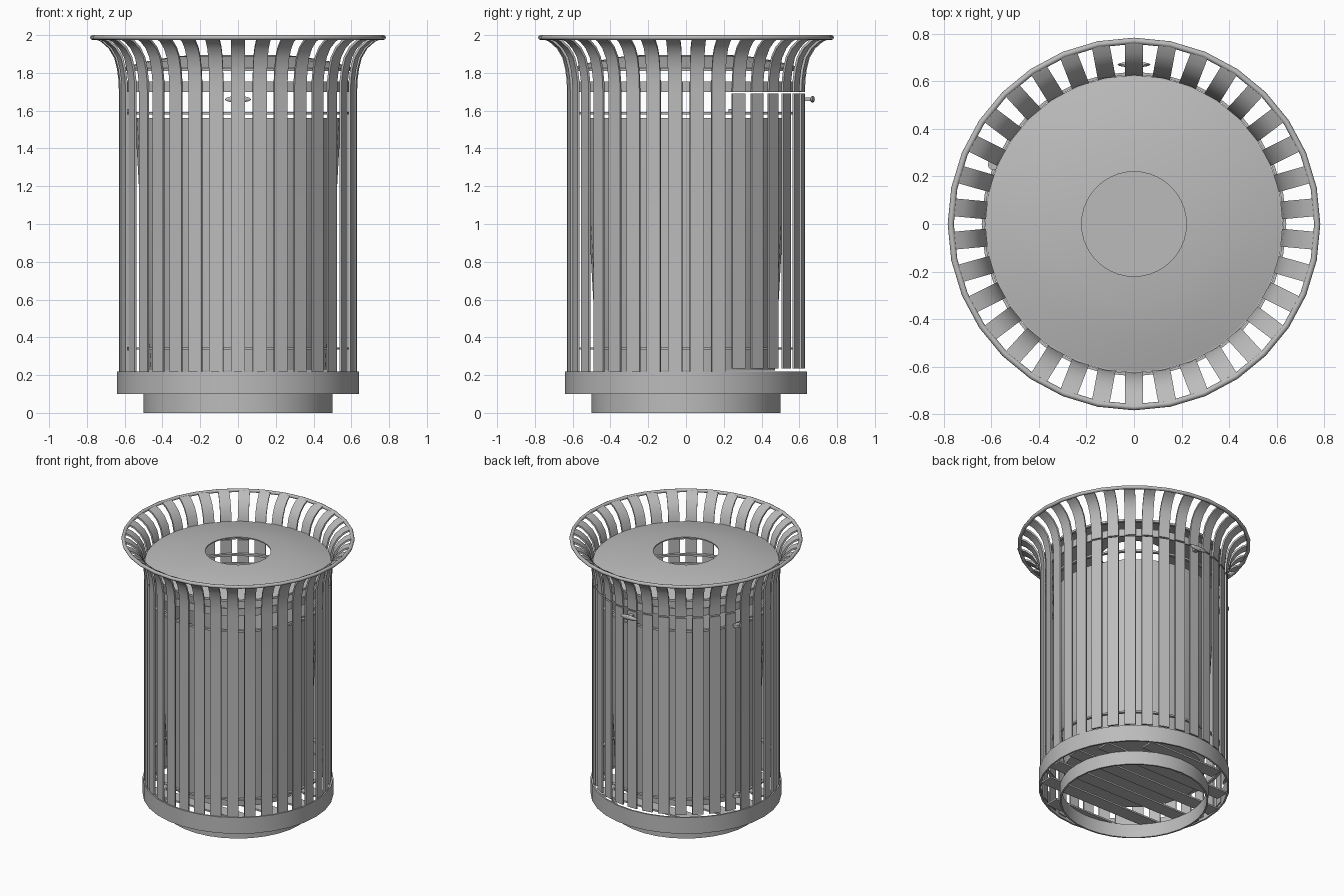
import bpy, bmesh, math
from mathutils import Matrix, Vector

cube = bpy.data.objects.get("Cube")
if cube:
    bpy.data.objects.remove(cube)

grey = bpy.data.materials.new("grey_metal")
grey.use_nodes = True
colour = (0.5, 0.5, 0.5, 1)
grey.diffuse_color = colour
grey.node_tree.nodes["Principled BSDF"].inputs["Base Color"].default_value = colour


def finish(bm, name, angle=12):
    """Turn a bmesh into a named, shaded object."""
    bmesh.ops.recalc_face_normals(bm, faces=bm.faces)
    mesh = bpy.data.meshes.new(name)
    bm.to_mesh(mesh)
    bm.free()
    mesh.materials.append(grey)
    obj = bpy.data.objects.new(name, mesh)
    bpy.context.collection.objects.link(obj)
    bpy.ops.object.select_all(action="DESELECT")
    obj.select_set(True)
    bpy.context.view_layer.objects.active = obj
    bpy.ops.object.shade_smooth_by_angle(angle=math.radians(angle))
    return obj


def lathe(name, profile, sides, closed=True, angle=20, start=0, sweep=2 * math.pi):
    """Revolve (radius, height) points round the vertical axis."""
    bm = bmesh.new()
    full = sweep > 6.28
    rings = []
    for i in range(sides if full else sides + 1):
        a = start + sweep * i / sides
        rings.append([bm.verts.new((r * math.cos(a), r * math.sin(a), z)) for r, z in profile])
    n = len(profile)
    for i in range(sides):
        a, b = rings[i], rings[(i + 1) % len(rings)]
        for j in range(n if closed else n - 1):
            k = (j + 1) % n
            bm.faces.new((a[j], b[j], b[k], a[k]))
    return finish(bm, name, angle)


def band(name, radius, z0, z1, thick, sides=32, **kw):
    inner = radius - thick
    return lathe(name, [(inner, z0), (radius, z0), (radius, z1), (inner, z1)], sides, **kw)


def slats(name, path, angles, width, thick=0.012):
    """Bent flat bars following an (outer radius, height) path at each angle."""
    bm = bmesh.new()
    for a in angles:
        rot = Matrix.Rotation(a, 3, "Z")
        rows = []
        for i, (r, z) in enumerate(path):
            p, q = path[max(i - 1, 0)], path[min(i + 1, len(path) - 1)]
            t = Vector((q[0] - p[0], q[1] - p[1])).normalized()
            ri, zi = r - t.y * thick, z + t.x * thick
            h = width / 2
            rows.append([bm.verts.new(rot @ Vector(c)) for c in
                         ((r, -h, z), (r, h, z), (ri, h, zi), (ri, -h, zi))])
        for a_row, b_row in zip(rows, rows[1:]):
            for j in range(4):
                k = (j + 1) % 4
                bm.faces.new((a_row[j], a_row[k], b_row[k], b_row[j]))
        bm.faces.new(rows[0][::-1])
        bm.faces.new(rows[-1])
    return finish(bm, name, 25)


def box(name, size, centre):
    bm = bmesh.new()
    bmesh.ops.create_cube(bm, size=1, matrix=Matrix.Translation(centre) @ Matrix.Diagonal((*size, 1)))
    return finish(bm, name)


# Base: foot ring, wide band and floor bars
band("foot_ring", 0.5, 0, 0.1, 0.012)
band("base_band", 0.64, 0.1, 0.22, 0.012)
for i in range(6):
    y = -0.5 + 0.2 * i
    length = 2 * math.sqrt(0.628 ** 2 - (abs(y) + 0.05) ** 2)
    box(f"floor_bar_{i + 1}", (length, 0.1, 0.012), (0, y, 0.106))

# Upright slats, with the flared crown
count = 34
flare = [(0.63, 1.7), (0.632, 1.76), (0.64, 1.82), (0.655, 1.88), (0.685, 1.93), (0.725, 1.965), (0.77, 1.985)]
angles = [math.pi / 2 + 2 * math.pi * i / count for i in range(count)]
door = [a for a in angles if math.sin(a) > 0.4]
body = [a for a in angles if math.sin(a) <= 0.4]
slats("body_slats", [(0.63, 0.12)] + flare, body, 0.075)
slats("crown_slats_over_door", flare, door, 0.075)
slats("door_slats", [(0.63, 0.235), (0.63, 1.69)], door, 0.075)

# Hoops that hold the slats
band("lower_hoop", 0.618, 0.335, 0.347, 0.02)
band("upper_hoop", 0.618, 1.58, 1.594, 0.02)
band("crown_band", 0.618, 1.7, 1.755, 0.01)
band("lid_hoop", 0.626, 1.81, 1.825, 0.02)
rim = [(0.77 + 0.013 * math.cos(k * math.pi / 4), 1.987 + 0.013 * math.sin(k * math.pi / 4)) for k in range(8)]
lathe("top_rim", rim, 32, angle=50)

# Domed lid with a round opening
lathe("lid", [(0.62, 1.815), (0.62, 1.825), (0.48, 1.862), (0.34, 1.886), (0.22, 1.896),
              (0.22, 1.888), (0.34, 1.878), (0.48, 1.854)], 40)

# Tapered inner liner
lathe("liner", [(0.001, 0.225), (0.47, 0.225), (0.545, 1.56), (0.533, 1.56), (0.458, 0.237), (0.001, 0.237)], 32)

# Door latch and hinge pins
box("latch_stem", (0.03, 0.07, 0.02), (0, 0.645, 1.66))
bm = bmesh.new()
bmesh.ops.create_uvsphere(bm, u_segments=12, v_segments=6, radius=1,
                          matrix=Matrix.Translation((0, 0.67, 1.66)) @ Matrix.Diagonal((0.07, 0.012, 0.018, 1)))
finish(bm, "latch_handle", 40)
for z in (0.34, 1.6):
    bm = bmesh.new()
    bmesh.ops.create_cone(bm, cap_ends=True, segments=12, radius1=0.024, radius2=0.024, depth=0.02,
                          matrix=Matrix.Translation((-0.59, 0.25, z)))
    finish(bm, "upper_hinge" if z > 1 else "lower_hinge", 40)
